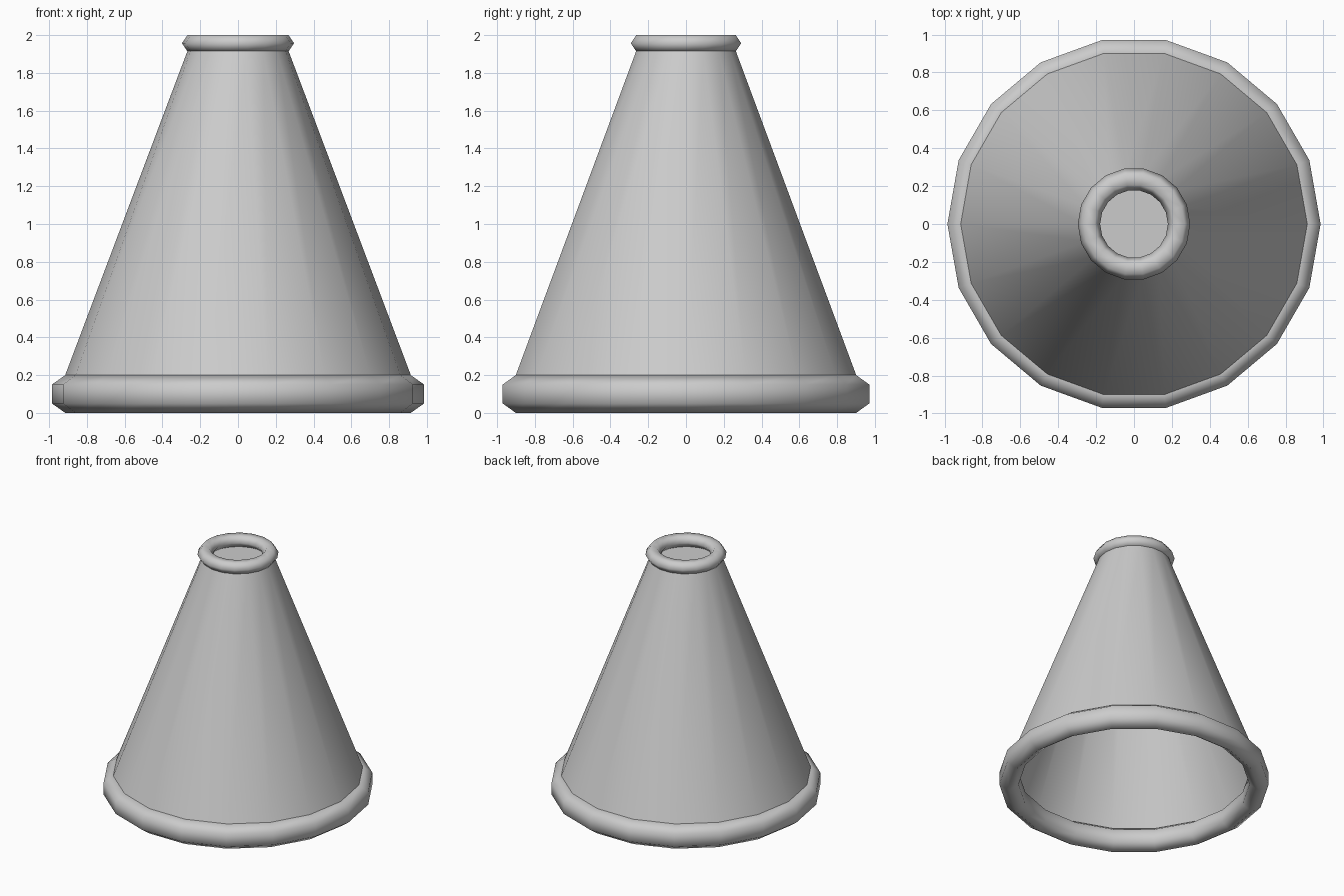
import bpy, bmesh, math

SIDES = 18

cube = bpy.data.objects.get("Cube")
if cube:
    bpy.data.objects.remove(cube, do_unlink=True)

grey = bpy.data.materials.new("light_grey")
grey.use_nodes = True
grey.diffuse_color = (0.6, 0.6, 0.6, 1)
grey.node_tree.nodes["Principled BSDF"].inputs["Base Color"].default_value = (0.6, 0.6, 0.6, 1)


def lathe(name, profile, closed=False, cap_last=False):
    """Turn a (radius, height) profile around the z axis."""
    bm = bmesh.new()
    rings = []
    for r, z in profile:
        angles = [math.tau * i / SIDES for i in range(SIDES)]
        rings.append([bm.verts.new((r * math.cos(a), r * math.sin(a), z)) for a in angles])
    pairs = list(zip(rings, rings[1:]))
    if closed:
        pairs.append((rings[-1], rings[0]))
    for low, high in pairs:
        for i in range(SIDES):
            j = (i + 1) % SIDES
            bm.faces.new((low[i], low[j], high[j], high[i])).smooth = True
    if cap_last:
        bm.faces.new(rings[-1])
        for edge in bm.edges:
            if all(v in rings[-1] for v in edge.verts):
                edge.smooth = False
    mesh = bpy.data.meshes.new(name)
    bm.to_mesh(mesh)
    bm.free()
    mesh.materials.append(grey)
    obj = bpy.data.objects.new(name, mesh)
    bpy.context.collection.objects.link(obj)
    return obj


def hexagon(radius, height, half_width, half_height, turn):
    """Six-sided tube section, as a (radius, height) profile."""
    return [(radius + half_width * math.cos(turn + k * math.pi / 3),
             height + half_height * math.sin(turn + k * math.pi / 3)) for k in range(6)]


# Tapered body, open below and closed on top
lathe("cone_body", [(0.915, 0.2), (0.268, 1.915)], cap_last=True)

# Thick rolled rim round the foot, with a corner pointing up
lathe("base_rim", hexagon(0.915, 0.1, 0.081, 0.1, math.pi / 6), closed=True)

# Small rolled rim round the top, with a corner pointing out
lathe("top_rim", hexagon(0.238, 1.957, 0.059, 0.0497, 0), closed=True)
